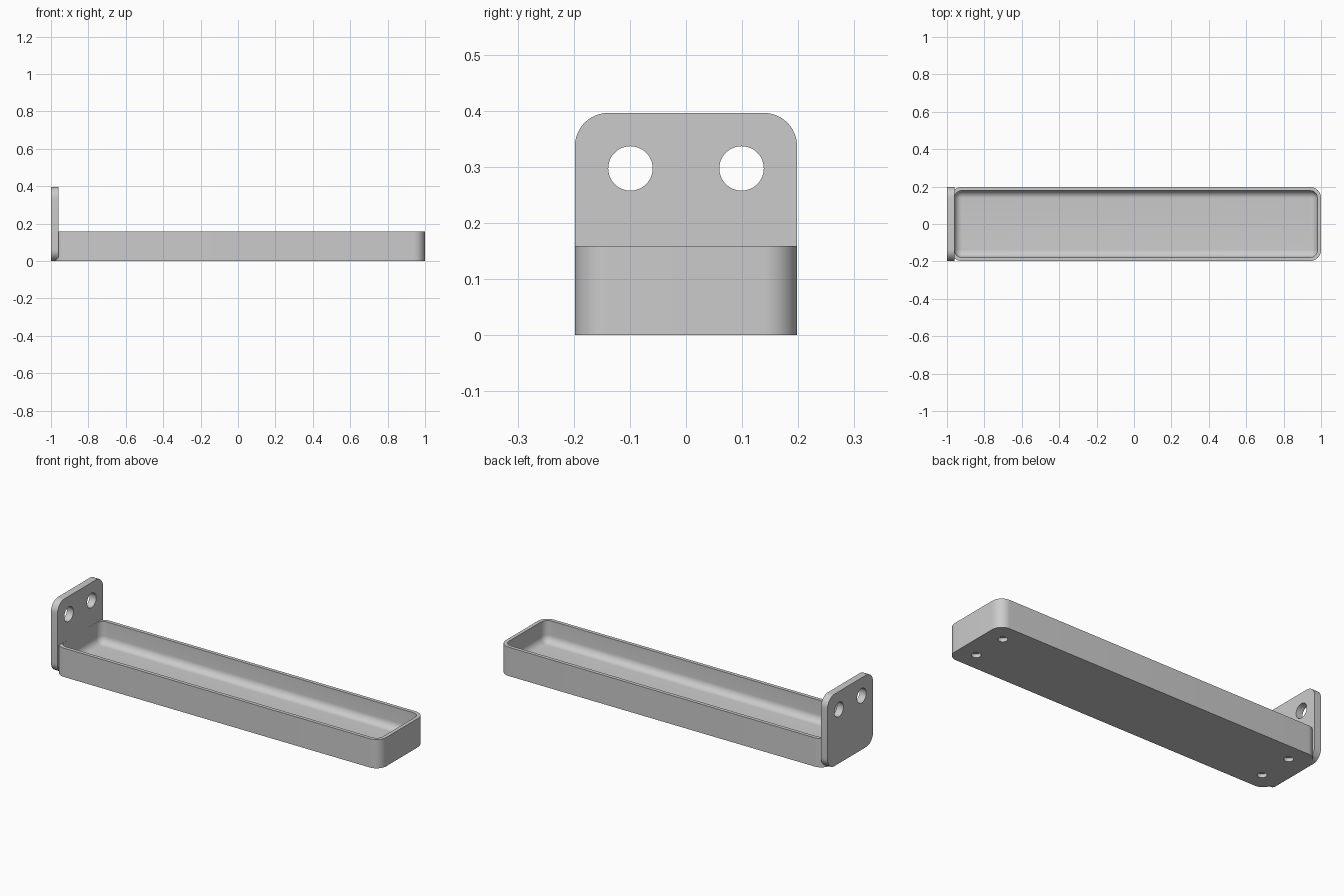
import bpy, bmesh, math

if "Cube" in bpy.data.objects:
    bpy.data.objects.remove(bpy.data.objects["Cube"])

U = 2 / 101                      # one design unit
LENGTH, WIDTH, HEIGHT = 100, 20, 8
TRAY_X = 0.5                     # tray centre along x

grey = bpy.data.materials.new("grey")
grey.diffuse_color = (0.6, 0.6, 0.6, 1)
grey.use_nodes = True
grey.node_tree.nodes["Principled BSDF"].inputs["Base Color"].default_value = grey.diffuse_color


def rounded_rect(w, h, r, steps=12):
    """Counter-clockwise outline of a rounded rectangle."""
    pts = []
    for q, (sx, sy) in enumerate([(1, 1), (-1, 1), (-1, -1), (1, -1)]):
        for i in range(steps + 1):
            a = math.pi / 2 * (q + i / steps)
            pts.append((sx * (w / 2 - r) + r * math.cos(a),
                        sy * (h / 2 - r) + r * math.sin(a)))
    return pts


def loft(name, rings):
    """Closed solid skinned through equal-sized rings of points."""
    bm = bmesh.new()
    loops = [[bm.verts.new([c * U for c in p]) for p in ring] for ring in rings]
    n = len(loops[0])
    for a, b in zip(loops, loops[1:]):
        for i in range(n):
            j = (i + 1) % n
            bm.faces.new((a[i], a[j], b[j], b[i]))
    bm.faces.new(loops[0][::-1])
    bm.faces.new(loops[-1])
    bmesh.ops.recalc_face_normals(bm, faces=bm.faces)
    mesh = bpy.data.meshes.new(name)
    bm.to_mesh(mesh)
    bm.free()
    mesh.materials.append(grey)
    obj = bpy.data.objects.new(name, mesh)
    bpy.context.collection.objects.link(obj)
    return obj


def drill(target, location, radius, depth, rotation=(0, 0, 0)):
    """Cut a round hole centred on the location."""
    bpy.ops.mesh.primitive_cylinder_add(
        vertices=48, radius=radius * U, depth=depth * U,
        location=[c * U for c in location], rotation=rotation)
    cutter = bpy.context.object
    cutter.name = "hole_cutter"
    cutter.data.materials.append(grey)
    cutter.hide_render = True
    cutter.hide_set(True)
    mod = target.modifiers.new("hole", 'BOOLEAN')
    mod.operation = 'DIFFERENCE'
    mod.solver = 'EXACT'
    mod.object = cutter


def smooth(obj):
    bpy.context.view_layer.update()
    bpy.ops.object.select_all(action='DESELECT')
    obj.select_set(True)
    bpy.context.view_layer.objects.active = obj
    for mod in list(obj.modifiers):
        bpy.ops.object.modifier_apply(modifier=mod.name)
    bpy.ops.object.shade_smooth_by_angle(angle=math.radians(30))


# Tray: outer wall, rim, inner wall, then a fillet down to the floor
WALL, FLOOR, FILLET, CORNER = 1, 2, 1.99, 3
profile = [(0, 0), (0, HEIGHT), (WALL, HEIGHT)]
for k in range(9):
    a = math.pi / 2 * k / 8
    profile.append((WALL + FILLET * (1 - math.cos(a)),
                    FLOOR + FILLET * (1 - math.sin(a))))
tray = loft("tray", [
    [(x + TRAY_X, y, z) for x, y in
     rounded_rect(LENGTH - 2 * d, WIDTH - 2 * d, CORNER - d)]
    for d, z in profile])

# Four blind holes in the underside
for sx in (-1, 1):
    for sy in (-1, 1):
        drill(tray, (TRAY_X + sx * 45, sy * 5, 0), 1.2, 2)
smooth(tray)

# Upright mounting plate with two round holes
outline = rounded_rect(20, 20, 3)
plate = loft("mounting_plate", [[(x, y, z + 10) for y, z in outline]
                                for x in (-50.5, -48.51)])
for sy in (-1, 1):
    drill(plate, (-49.5, sy * 5, 15), 2, 6, (0, math.pi / 2, 0))
smooth(plate)
